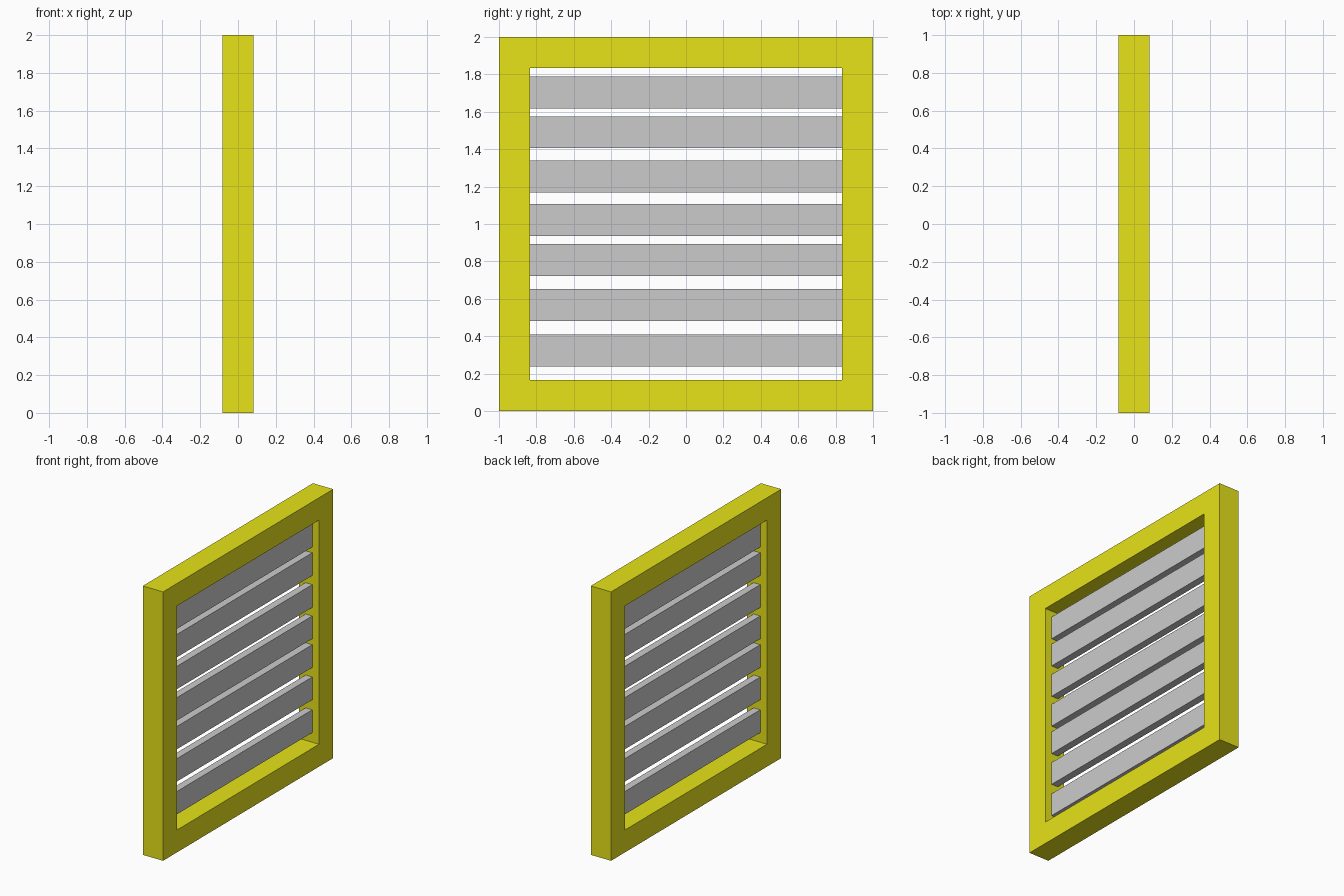
import bpy, bmesh

if "Cube" in bpy.data.objects:
    bpy.data.objects.remove(bpy.data.objects["Cube"])

DEPTH = 1 / 6          # frame thickness along x
OUTER = 1.0            # half of the outer size
INNER = 5 / 6          # half of the opening
SLAT_DEPTH = 0.055
SLAT_HEIGHT = 0.17
SLAT_CENTRES = [0.323, 0.567, 0.807, 1.021, 1.254, 1.491, 1.703]


def finish(name, bm):
    bmesh.ops.recalc_face_normals(bm, faces=bm.faces)
    mesh = bpy.data.meshes.new(name)
    bm.to_mesh(mesh)
    bm.free()
    obj = bpy.data.objects.new(name, mesh)
    bpy.context.collection.objects.link(obj)
    return obj


def square_loop(bm, x, half):
    corners = [(-1, -1), (1, -1), (1, 1), (-1, 1)]
    return [bm.verts.new((x, y * half, 1 + z * half)) for y, z in corners]


# Square frame: four corner loops bridged into a closed ring
bm = bmesh.new()
h = DEPTH / 2
loops = [square_loop(bm, x, r)
         for x, r in [(h, OUTER), (h, INNER), (-h, INNER), (-h, OUTER)]]
for i in range(4):
    a, b = loops[i], loops[(i + 1) % 4]
    for j in range(4):
        k = (j + 1) % 4
        bm.faces.new((a[j], a[k], b[k], b[j]))
frame = finish("frame", bm)

paint = bpy.data.materials.new("yellow_paint")
paint.diffuse_color = (0.8, 0.77, 0.01, 1)
paint.use_nodes = True
paint.node_tree.nodes["Principled BSDF"].inputs["Base Color"].default_value = paint.diffuse_color
frame.data.materials.append(paint)

# Unevenly spaced horizontal slats across the opening
for n, z in enumerate(SLAT_CENTRES, 1):
    bm = bmesh.new()
    bmesh.ops.create_cube(bm, size=1)
    bmesh.ops.scale(bm, vec=(SLAT_DEPTH, 2 * INNER, SLAT_HEIGHT), verts=bm.verts)
    slat = finish(f"slat_{n}", bm)
    slat.location.z = z
